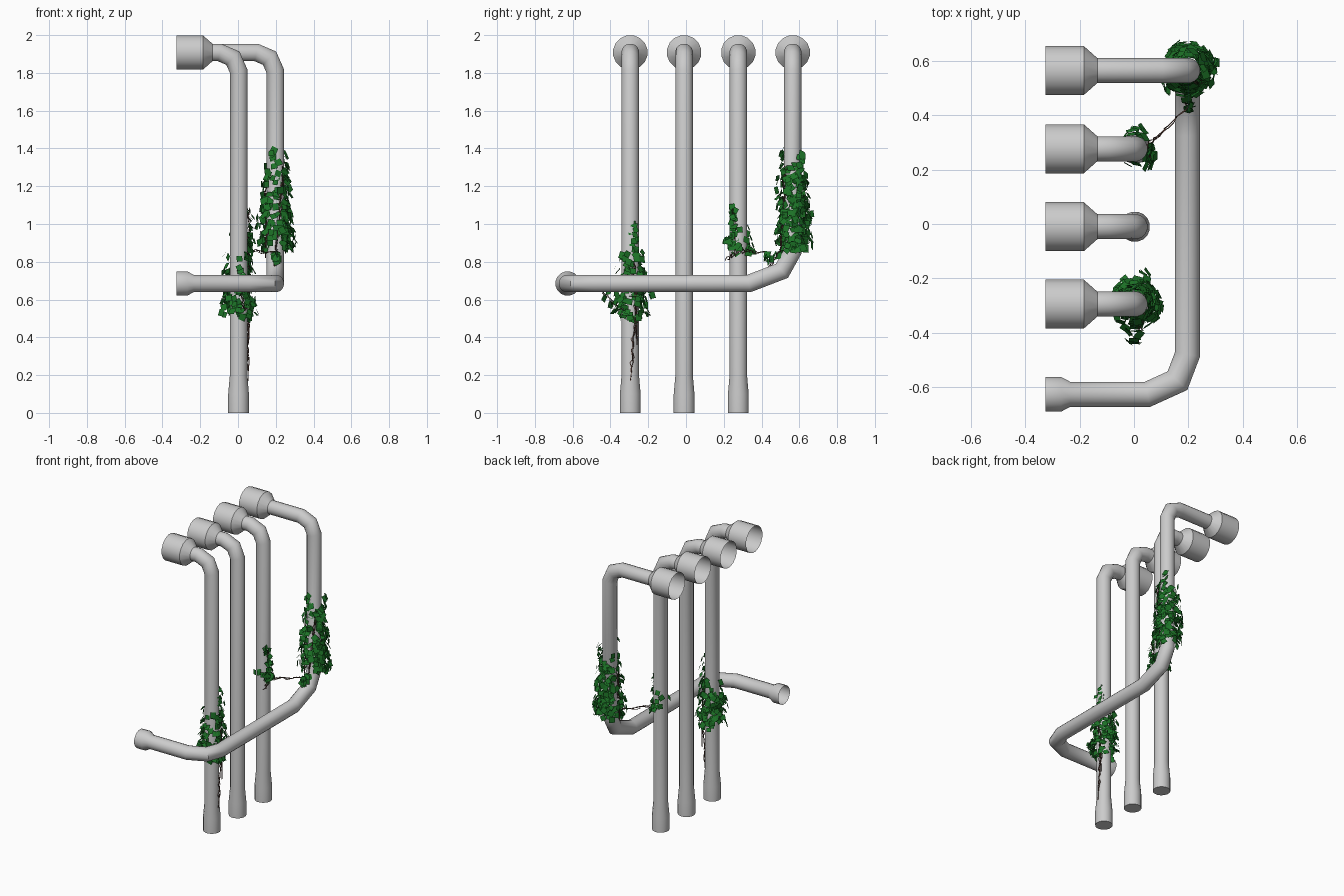
import bpy, bmesh, math, random
from mathutils import Vector, Matrix

if "Cube" in bpy.data.objects:
    bpy.data.objects.remove(bpy.data.objects["Cube"])

random.seed(4)


def material(name, rgb):
    m = bpy.data.materials.new(name)
    m.diffuse_color = (*rgb, 1)
    m.use_nodes = True
    m.node_tree.nodes["Principled BSDF"].inputs["Base Color"].default_value = m.diffuse_color
    return m


GREEN = material("leaf_green", (0.012, 0.17, 0.02))
BROWN = material("vine_brown", (0.08, 0.04, 0.03))


def finish(bm, name, mat=None, smooth=False):
    me = bpy.data.meshes.new(name)
    bm.to_mesh(me)
    bm.free()
    ob = bpy.data.objects.new(name, me)
    bpy.context.collection.objects.link(ob)
    if mat:
        me.materials.append(mat)
    if smooth:
        bpy.ops.object.select_all(action='DESELECT')
        ob.select_set(True)
        bpy.context.view_layer.objects.active = ob
        bpy.ops.object.shade_smooth_by_angle(angle=math.radians(40))
    return ob


def sweep(bm, pts, radii, sides, cap_end=False):
    """Mitred tube along a path: each ring slides along its segment to the joint plane."""
    pts = [Vector(p) for p in pts]
    dirs = [(b - a).normalized() for a, b in zip(pts, pts[1:])]
    rot = dirs[0].to_track_quat('Z', 'Y').to_matrix()
    angles = [math.tau * (i + 0.5) / sides for i in range(sides)]
    unit = [rot @ Vector((math.cos(a), math.sin(a), 0)) for a in angles]
    prev = None
    for k, p in enumerate(pts):
        if k:
            d = dirs[k - 1]
            n = (d + dirs[min(k, len(dirs) - 1)]).normalized()
            unit = [u - d * (u.dot(n) / d.dot(n)) for u in unit]
        ring = [bm.verts.new(p + u * radii[k]) for u in unit]
        if prev:
            for i in range(sides):
                j = (i + 1) % sides
                bm.faces.new((prev[i], prev[j], ring[j], ring[i]))
        prev = ring
    if cap_end:
        bm.faces.new(prev)


def pipe(name, pts, radii, cap_end=False):
    bm = bmesh.new()
    sweep(bm, pts, radii, 16, cap_end)
    finish(bm, name, smooth=True)


R, TOP, MID = 0.047, 1.908, 0.685


def top_mouth(x, y):
    """Wide open socket, horizontal run and bend down at x."""
    pts = [(-0.325, y, TOP), (-0.185, y, TOP), (-0.135, y, TOP), (x - 0.1, y, TOP),
           (x - 0.03, y, 1.878), (x, y, 1.81)]
    return pts, [0.092, 0.092] + [R] * 4


# Three upright pipes with flared feet
for i, y in enumerate((-0.295, -0.01, 0.277)):
    pts, rad = top_mouth(0.003, y)
    pts += [(0.003, y, 0.2), (0.003, y, 0.1), (0.003, y, 0)]
    pipe(f"upright_pipe_{i + 1}", pts, rad + [R, 0.056, 0.056], True)

# Long pipe that drops, runs forward and turns to the side
PX, PY = 0.197, 0.565
pts, rad = top_mouth(PX, PY)
pts += [(PX, PY, 0.855), (PX, 0.508, 0.752), (PX, 0.333, MID), (PX, -0.48, MID),
        (0.16, -0.577, MID), (0.05, -0.627, MID), (-0.235, -0.627, MID),
        (-0.268, -0.627, MID), (-0.325, -0.627, MID)]
pipe("long_pipe", pts, rad + [R] * 7 + [0.065, 0.065])


# Ivy leaves: small square cards
def leaf(bm, pos, normal, size):
    n = (normal + Vector([random.gauss(0, 0.28) for _ in range(3)])).normalized()
    rot = n.to_track_quat('Z', 'Y').to_matrix().to_4x4()
    s = size * random.uniform(0.8, 1.15) / 2
    m = Matrix.Translation(pos) @ rot @ Matrix.Rotation(random.gauss(0, 0.35), 4, 'Z')
    vs = [bm.verts.new(m @ Vector((a * s, b * s, 0)))
          for a, b in ((-1, -1), (1, -1), (1, 1), (-1, 1))]
    bm.faces.new(vs)


def ivy(name, cx, cy, z0, z1, count, spread, sprigs, bare=()):
    """Leaves clinging round a pipe, plus leafy sprigs given as (start, end, count)."""
    bm = bmesh.new()
    placed = 0
    while placed < count:
        t = random.betavariate(1.5, 1.9)
        a = random.uniform(0, math.tau)
        if any(abs((a - b + math.pi) % math.tau - math.pi) < 0.65 for b in bare) \
                and random.random() < 0.75:
            continue
        r = R + 0.008 + spread * random.random() ** 1.6 * (1 - 0.5 * t)
        d = Vector((math.cos(a), math.sin(a), 0))
        pos = Vector((cx, cy, z0 + (z1 - z0) * t)) + d * r
        leaf(bm, pos, d + Vector((0, 0, 0.35)), 0.034)
        placed += 1
    for a, b, n in sprigs:
        a, b = Vector(a), Vector(b)
        for i in range(n):
            p = a.lerp(b, (i + 0.5) / n) + Vector([random.gauss(0, 0.009) for _ in range(3)])
            out = Vector((p.x - cx, (p.y - cy) * 0.4, 0)).normalized()
            leaf(bm, p, out + Vector((0, 0, 0.35)), 0.034)
    finish(bm, name, GREEN)


FRONT = -math.pi / 2
ivy("front_ivy_leaves", 0.003, -0.295, 0.5, 0.86, 170, 0.05, [
    ((0.01, -0.46, 0.65), (0.01, -0.37, 0.64), 9),
    ((-0.02, -0.42, 0.6), (0.05, -0.27, 0.49), 18),
    ((0.06, -0.27, 0.8), (0.056, -0.275, 1.01), 14),
    ((0.05, -0.18, 0.6), (0.05, -0.24, 0.72), 8)], (FRONT,))
ivy("rear_ivy_leaves", PX, PY, 0.85, 1.32, 300, 0.055, [
    ((0.2, 0.41, 0.81), (0.2, 0.5, 0.84), 14),
    ((0.17, 0.51, 1.39), (0.24, 0.54, 1.2), 18),
    ((0.25, 0.61, 1.37), (0.25, 0.6, 1.2), 12),
    ((0.3, 0.6, 0.92), (0.26, 0.56, 0.86), 12),
    ((0.145, 0.66, 1.05), (0.16, 0.64, 1.0), 5)], (FRONT, math.pi))
ivy("middle_ivy_leaves", 0.003, 0.277, 0.86, 1.0, 10, 0.02, [
    ((0.06, 0.25, 0.88), (0.055, 0.25, 1.1), 18),
    ((0.06, 0.2, 0.92), (0.055, 0.28, 0.86), 14),
    ((0.0, 0.35, 0.88), (0.03, 0.33, 0.86), 8)], (FRONT, math.pi))


# Bare woody vines
def vines(name, strands, wobble=0.009):
    bm = bmesh.new()
    for a, b, n in strands:
        a, b = Vector(a), Vector(b)
        for _ in range(n):
            steps = 11
            path = [a.lerp(b, i / steps) + Vector([random.gauss(0, wobble * min(1, i / 3))
                    for _ in range(3)]) for i in range(steps + 1)]
            sweep(bm, path, [0.0022] * (steps + 1), 4)
    finish(bm, name, BROWN)


vines("front_ivy_stems", [
    ((0.053, -0.295, 0.17), (0.057, -0.265, 0.52), 3),
    ((0.057, -0.26, 0.36), (0.06, -0.28, 0.8), 4),
    ((0.055, -0.27, 0.5), (0.01, -0.44, 0.63), 2)], 0.005)
vines("rear_ivy_stems", [
    ((0.2, 0.42, 0.74), (0.2, 0.5, 0.86), 3),
    ((0.2, 0.5, 0.84), (0.24, 0.53, 1.3), 4),
    ((0.145, 0.53, 0.82), (0.15, 0.55, 1.2), 4)], 0.006)
vines("linking_stems", [
    ((0.2, 0.43, 0.85), (0.05, 0.29, 0.86), 3),
    ((0.05, 0.29, 0.86), (0.057, 0.22, 0.82), 2),
    ((0.055, 0.26, 0.83), (0.055, 0.25, 1.08), 2)], 0.006)
